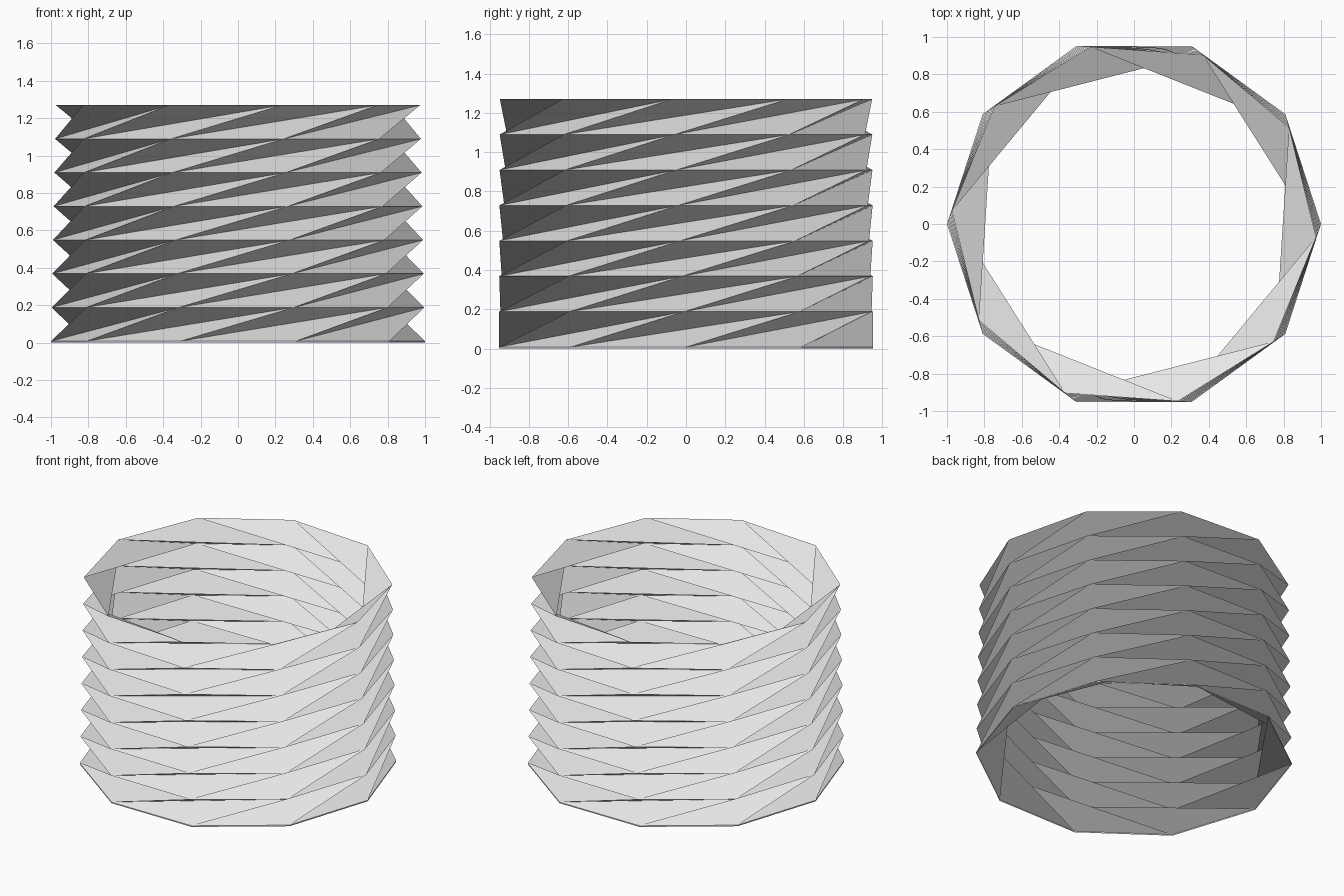
import bpy, bmesh
from math import cos, sin, radians

cube = bpy.data.objects.get("Cube")
if cube:
    bpy.data.objects.remove(cube, do_unlink=True)

SIDES, LAYERS = 10, 7
RIM, HEIGHT = 0.008, 1.27
TWIST = radians(360 / SIDES - 0.585)   # turn from one ring to the next
TAPER = 0.0034                         # radius lost per ring

paper = bpy.data.materials.new("light_grey")
paper.use_nodes = True
grey = (0.8, 0.8, 0.8, 1)
paper.diffuse_color = grey
paper.node_tree.nodes["Principled BSDF"].inputs["Base Color"].default_value = grey

bm = bmesh.new()


def ring(radius, turn, z):
    """One decagon of vertices."""
    angles = [turn + radians(360 / SIDES) * j for j in range(SIDES)]
    return [bm.verts.new((radius * cos(a), radius * sin(a), z)) for a in angles]


# Narrow upright rim at the foot
foot = ring(1, 0, 0)
step = (HEIGHT - RIM) / LAYERS
rings = [ring(1 - TAPER * k, TWIST * k, RIM + step * k) for k in range(LAYERS + 1)]
for j in range(SIDES):
    n = (j + 1) % SIDES
    bm.faces.new((foot[j], foot[n], rings[0][n], rings[0][j]))

# Twisted folded layers: one upward and one downward triangle per side
for low, high in zip(rings, rings[1:]):
    for j in range(SIDES):
        n = (j + 1) % SIDES
        bm.faces.new((low[j], low[n], high[n]))
        bm.faces.new((low[j], high[n], high[j]))

mesh = bpy.data.meshes.new("folded_tube")
bm.to_mesh(mesh)
bm.free()
mesh.materials.append(paper)
tube = bpy.data.objects.new("folded_tube", mesh)
bpy.context.collection.objects.link(tube)
